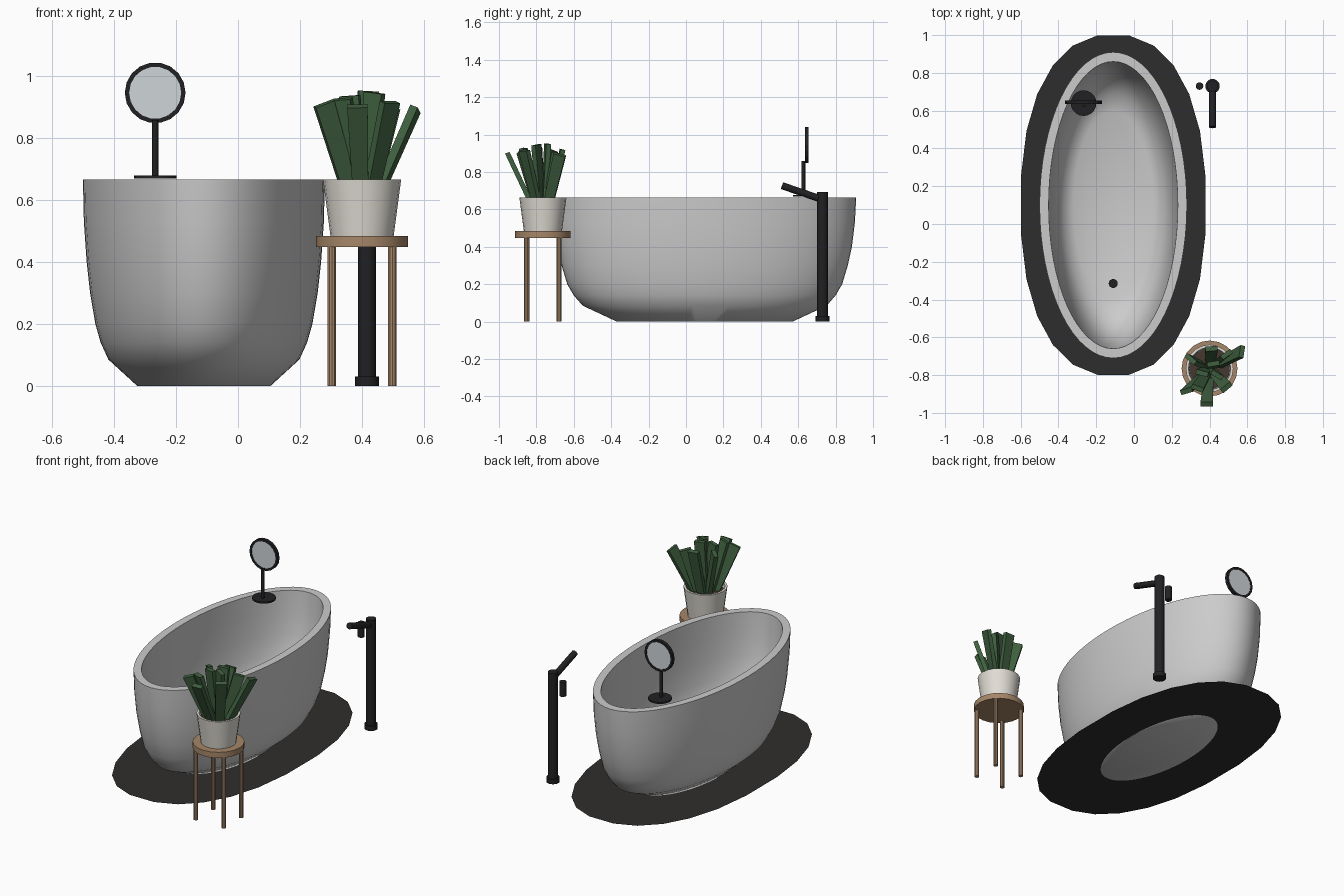
import bpy, bmesh, math
from mathutils import Vector, Matrix

if "Cube" in bpy.data.objects:
    bpy.data.objects.remove(bpy.data.objects["Cube"])


def mat(name, r, g, b):
    m = bpy.data.materials.new(name)
    m.diffuse_color = (r, g, b, 1)
    m.use_nodes = True
    m.node_tree.nodes["Principled BSDF"].inputs["Base Color"].default_value = m.diffuse_color
    return m


BLACK = mat("matte_black", .015, .015, .017)
RUG = mat("charcoal", .028, .027, .026)
GLASS = mat("mirror_glass", .62, .66, .69)
WOOD = mat("wood", .38, .24, .14)
POT = mat("ceramic", .75, .72, .66)
SOIL = mat("soil", .06, .04, .03)
GREEN = mat("leaf_green", .05, .115, .05)


def finish(name, bm, material=None, smooth=None):
    bmesh.ops.recalc_face_normals(bm, faces=bm.faces)
    me = bpy.data.meshes.new(name)
    bm.to_mesh(me)
    bm.free()
    ob = bpy.data.objects.new(name, me)
    bpy.context.collection.objects.link(ob)
    if material:
        me.materials.append(material)
    if smooth:
        bpy.ops.object.select_all(action='DESELECT')
        bpy.context.view_layer.objects.active = ob
        ob.select_set(True)
        bpy.ops.object.shade_smooth_by_angle(angle=math.radians(smooth))
    return ob


def ring(bm, cx, cy, a, b, z, n, power=2.0, phase=0.0):
    verts = []
    for i in range(n):
        t = 2 * math.pi * (i + phase) / n
        c, s = math.cos(t), math.sin(t)
        x = math.copysign(abs(c) ** (2 / power), c)
        y = math.copysign(abs(s) ** (2 / power), s)
        verts.append(bm.verts.new((cx + a * x, cy + b * y, z)))
    return verts


def bridge(bm, r0, r1):
    n = len(r0)
    for i in range(n):
        j = (i + 1) % n
        bm.faces.new((r0[i], r0[j], r1[j], r1[i]))


def loft(name, cx, cy, levels, n, material=None, smooth=None):
    """Closed stack of elliptical sections (a, b, z), capped at both ends."""
    bm = bmesh.new()
    rings = [ring(bm, cx, cy, a, b, z, n) for a, b, z in levels]
    for r0, r1 in zip(rings, rings[1:]):
        bridge(bm, r0, r1)
    bm.faces.new(rings[0])
    bm.faces.new(rings[-1])
    return finish(name, bm, material, smooth)


def rod(name, p0, p1, r, n, material, r2=None):
    """Cylinder or cone between two points."""
    p0, p1 = Vector(p0), Vector(p1)
    d = p1 - p0
    m = Matrix.Translation((p0 + p1) / 2) @ d.to_track_quat('Z', 'Y').to_matrix().to_4x4()
    bm = bmesh.new()
    bmesh.ops.create_cone(bm, cap_ends=True, segments=n, radius1=r,
                          radius2=r if r2 is None else r2, depth=d.length, matrix=m)
    return finish(name, bm, material, 35)


# Bathtub: outer wall up, flat rim, inner wall down to the basin floor
TX, TY = -.11, .10
loft("bathtub", TX, TY, [
    (.215, .47, 0), (.308, .652, .085), (.333, .70, .14), (.350, .735, .2),
    (.367, .765, .3), (.378, .787, .4), (.387, .803, .53), (.39, .81, .665),
    (.342, .76, .665), (.338, .752, .53), (.330, .735, .4), (.316, .705, .28),
    (.293, .655, .19), (.262, .59, .135), (.21, .50, .1)], 64, None, 42)

# Drain plug on the basin floor
rod("drain", (TX, -.315, .095), (TX, -.315, .11), .024, 16, BLACK)

# Flat mat around the tub base
bm = bmesh.new()
outer = ring(bm, TX, TY, .492, .905, .001, 24, 2.3, .5)
inner = ring(bm, TX, TY, .215, .47, .001, 24, 2.0, .5)
bridge(bm, outer, inner)
mat_ob = finish("floor_mat", bm, RUG)

# Shaving mirror: foot, post, round frame and glass
MX, MY, MZ = -.267, .645, .945
rod("mirror_foot", (MX, .64, .668), (MX, .64, .678), .068, 20, BLACK)
rod("mirror_post", (MX, .628, .675), (MX, .628, .858), .01, 12, BLACK)
bm = bmesh.new()
loops = [ring(bm, 0, 0, r, r, z, 18) for r, z in
         ((.098, -.01), (.098, .01), (.084, .01), (.084, -.01))]
for i in range(4):
    bridge(bm, loops[i], loops[(i + 1) % 4])
bm.transform(Matrix.Translation((MX, MY, MZ)) @ Matrix.Rotation(math.pi / 2, 4, 'X'))
finish("mirror_frame", bm, BLACK)
rod("mirror_glass", (MX, MY - .007, MZ), (MX, MY + .007, MZ), .085, 18, GLASS)

# Floor-standing tap: base, column, tilted spout and hand shower
FX, FY = .416, .73
rod("tap_base", (FX, FY, 0), (FX, FY, .03), .038, 20, BLACK)
rod("tap_column", (FX, FY, .02), (FX, FY, .692), .029, 20, BLACK)
rod("tap_spout", (FX, .513, .727), (FX, .72, .656), .019, 16, BLACK)
rod("hand_shower", (.347, FY, .56), (.347, FY, .65), .02, 16, BLACK)

# Plant stool: round seat on four legs
SX, SY = .40, -.765
rod("stool_seat", (SX, SY, .448), (SX, SY, .484), .148, 20, WOOD)
for i, (sx, sy) in enumerate(((-1, -1), (1, -1), (1, 1), (-1, 1))):
    x, y = SX + sx * .0975, SY + sy * .086
    rod(f"stool_leg_{i + 1}", (x, y, 0), (x, y, .455), .014, 10, WOOD)

# Pot with a hollow top, and soil
loft("plant_pot", SX, SY, [
    (.102, .102, .484), (.126, .126, .665), (.112, .112, .665), (.108, .108, .63)],
    20, POT, 35)
rod("soil", (SX, SY, .625), (SX, SY, .636), .107, 20, SOIL)

# Leaves: tapered planks fanning out; (tip x, tip y, tip z, twist)
tips = [(.572, -.675, .893, 75), (.385, -.955, .902, 0), (.277, -.885, .91, 20),
        (.30, -.715, .915, -40), (.49, -.69, .90, 35), (.49, -.865, .915, 40),
        (.42, -.74, .95, 10), (.36, -.79, .935, -15), (.41, -.66, .92, 5),
        (.44, -.80, .945, -30), (.335, -.87, .925, -20)]
for i, (x, y, z, twist) in enumerate(tips):
    tip = Vector((x, y, z))
    base = Vector((SX + (x - SX) * .3, SY + (y - SY) * .3, .62))
    up = (tip - base).normalized()
    t = math.radians(twist)
    side = Vector((math.cos(t), math.sin(t), 0))
    side = (side - up * side.dot(up)).normalized()
    thick = up.cross(side)
    bm = bmesh.new()
    bmesh.ops.create_cube(bm, size=1)
    for v in bm.verts:
        c = v.co.copy()
        w = .066 if c.z > 0 else .05
        v.co = base.lerp(tip, c.z + .5) + side * c.x * w + thick * c.y * .026
    finish(f"leaf_{i + 1}", bm, GREEN)
